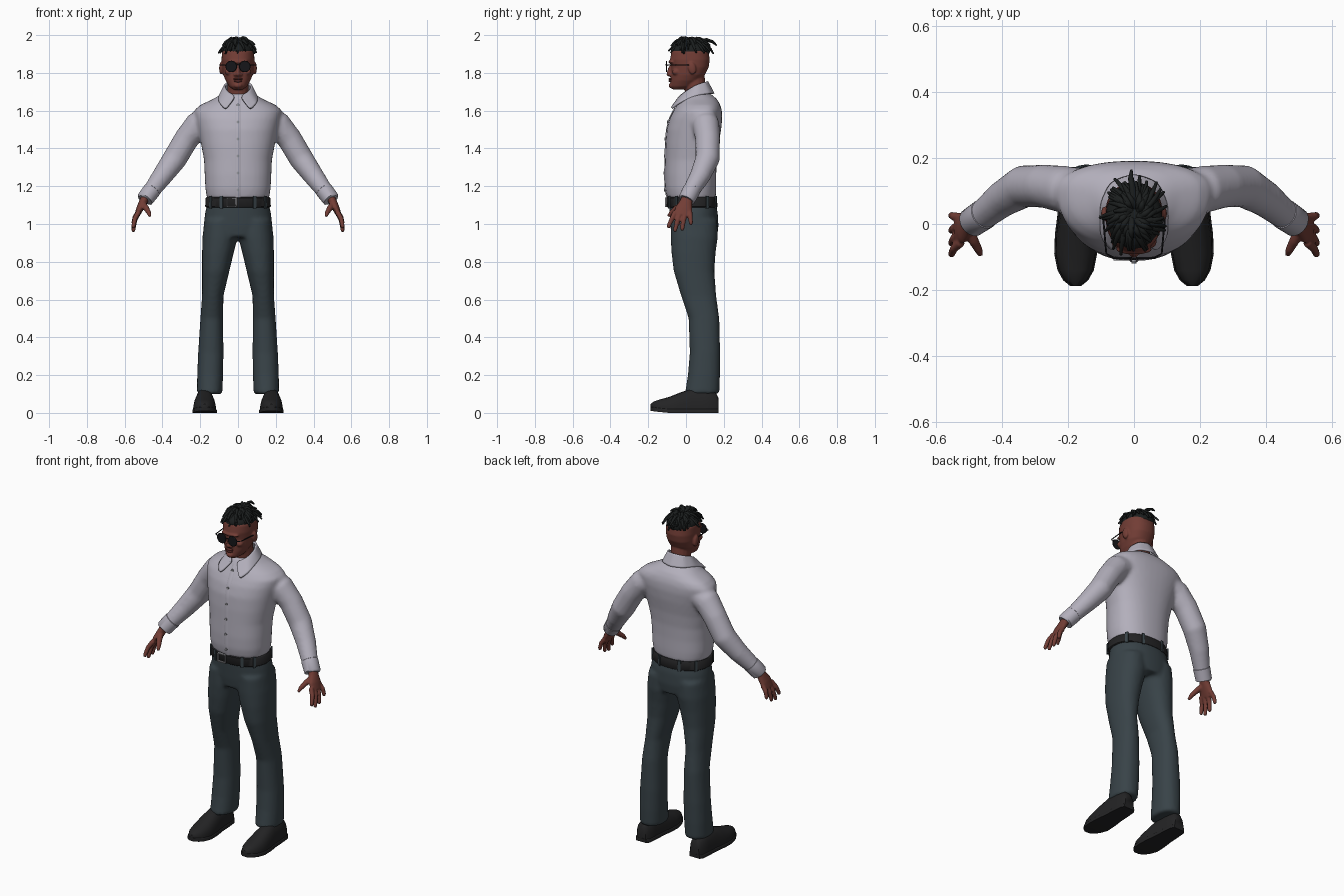
import bpy, bmesh, math, random
from math import sin, cos, pi, copysign, radians
from mathutils import Vector, Matrix

cube = bpy.data.objects.get("Cube")
if cube:
    bpy.data.objects.remove(cube, do_unlink=True)
random.seed(4)


def material(name, *rgb):
    m = bpy.data.materials.new(name)
    m.use_nodes = True
    m.diffuse_color = (*rgb, 1)
    bsdf = m.node_tree.nodes["Principled BSDF"]
    bsdf.inputs["Base Color"].default_value = (*rgb, 1)
    bsdf.inputs["Roughness"].default_value = 0.7
    return m


SHIRT = material("pale shirt", .45, .43, .5)
TROUSER = material("slate trousers", .04, .056, .065)
SKIN = material("brown skin", .17, .047, .036)
LIP = material("dark lips", .11, .027, .023)
BLACK = material("black leather", .017, .017, .018)
HAIR = material("black hair", .011, .013, .013)
GLASS = material("dark lenses", .008, .008, .01)
METAL = material("grey metal", .3, .3, .32)


def spow(v, p):
    return copysign(abs(v) ** p, v)


def skin_rings(bm, rings):
    """Bridge equal-sized rings of points and cap both ends."""
    loops = [[bm.verts.new(p) for p in r] for r in rings]
    n = len(loops[0])
    faces = [bm.faces.new((a[i], a[(i + 1) % n], b[(i + 1) % n], b[i]))
             for a, b in zip(loops, loops[1:]) for i in range(n)]
    faces += [bm.faces.new(loops[0][::-1]), bm.faces.new(loops[-1])]
    bmesh.ops.recalc_face_normals(bm, faces=faces)


def stack(bm, rows, cx=0, p=.9, n=40):
    """Horizontal rings from rows of height, half width, front, middle, back."""
    rings = []
    for z, rx, f, m, b in rows:
        ang = [2 * pi * i / n for i in range(n)]
        rings.append([(cx + rx * spow(cos(a), p),
                       m + spow(sin(a), p) * (b - m if sin(a) > 0 else m - f), z) for a in ang])
    skin_rings(bm, rings)


def tube(bm, pts, radii, ref=(0, 1, 0), n=16):
    """Tube through points; each radius is a number or a (wide, thin) pair."""
    pts = [Vector(p) for p in pts]
    rings = []
    for i, (c, r) in enumerate(zip(pts, radii)):
        t = (pts[min(i + 1, len(pts) - 1)] - pts[max(i - 1, 0)]).normalized()
        u = Vector(ref) - t * t.dot(Vector(ref))
        u.normalize()
        v = t.cross(u)
        a, b = r if isinstance(r, tuple) else (r, r)
        rings.append([c + u * a * cos(2 * pi * k / n) + v * b * sin(2 * pi * k / n) for k in range(n)])
    skin_rings(bm, rings)


def ball(bm, loc, size, rot=0):
    mat = Matrix.Translation(loc) @ Matrix.Rotation(rot, 4, 'X') @ Matrix.Diagonal((*size, 1))
    bmesh.ops.create_uvsphere(bm, u_segments=20, v_segments=12, radius=1, matrix=mat)


def box(bm, loc, size, turn=0):
    mat = Matrix.Translation(loc) @ Matrix.Rotation(turn, 4, 'Z') @ Matrix.Diagonal((*size, 1))
    bmesh.ops.create_cube(bm, size=1, matrix=mat)


def disc(bm, loc, r, depth):
    mat = Matrix.Translation(loc) @ Matrix.Rotation(pi / 2, 4, 'X')
    bmesh.ops.create_cone(bm, cap_ends=True, segments=24, radius1=r, radius2=r, depth=depth, matrix=mat)


def finish(name, bm, mat, mirror=False, voxel=0, relax=4):
    me = bpy.data.meshes.new(name)
    for f in bm.faces:
        f.smooth = True
    bm.to_mesh(me)
    bm.free()
    me.set_sharp_from_angle(angle=radians(45))
    me.materials.append(mat)
    ob = bpy.data.objects.new(name, me)
    bpy.context.scene.collection.objects.link(ob)
    if mirror:
        ob.modifiers.new("mirror", 'MIRROR')
    if voxel:
        r = ob.modifiers.new("blend", 'REMESH')
        r.mode, r.voxel_size, r.use_smooth_shade = 'VOXEL', voxel, True
        s = ob.modifiers.new("relax", 'SMOOTH')
        s.factor, s.iterations = .5, relax
    return ob


# Shirt: body and sleeves blended together
torso = [(1.125, .152, -.088, .03, .15), (1.145, .166, -.102, .03, .158), (1.19, .173, -.11, .03, .16),
         (1.26, .176, -.112, .03, .16), (1.34, .18, -.11, .04, .163), (1.42, .195, -.108, .05, .172),
         (1.5, .212, -.102, .07, .186), (1.56, .228, -.086, .09, .192), (1.6, .234, -.066, .1, .19),
         (1.63, .2, -.048, .1, .182), (1.66, .135, -.03, .09, .165), (1.69, .085, -.01, .06, .13)]
sleeve = [(.15, .1, 1.55), (.213, .105, 1.525), (.273, .115, 1.45), (.335, .114, 1.345),
          (.4, .075, 1.255), (.455, .03, 1.18), (.487, .01, 1.14)]
bm = bmesh.new()
stack(bm, torso, p=.87)
for s in (1, -1):
    tube(bm, [(s * x, y, z) for x, y, z in sleeve], (.068, .072, .066, .065, .055, .046, .042))
shirt = finish("shirt", bm, SHIRT, voxel=.011)

bm = bmesh.new()
tube(bm, [(.452, .032, 1.184), (.455, .03, 1.18), (.492, .005, 1.132), (.494, .003, 1.128)],
     (.041, .047, .045, .038), n=28)
finish("cuffs", bm, SHIRT, mirror=True)

# Collar: half strip from nape to point, mirrored
top = [(0, .115, 1.755), (.05, .1, 1.75), (.072, .055, 1.735), (.056, 0, 1.7), (.012, -.034, 1.675)]
low = [(0, .15, 1.69), (.07, .125, 1.69), (.1, .06, 1.682), (.1, -.04, 1.64), (.066, -.083, 1.605)]
bm = bmesh.new()
a, b = [[bm.verts.new(p) for p in row] for row in (top, low)]
for i in range(len(a) - 1):
    bm.faces.new((a[i], a[i + 1], b[i + 1], b[i]))
bmesh.ops.subdivide_edges(bm, edges=bm.edges[:], cuts=1, use_grid_fill=True)
collar = finish("collar", bm, SHIRT, mirror=True)
sub = collar.modifiers.new("round", 'SUBSURF')
sub.levels = sub.render_levels = 2
thick = collar.modifiers.new("thickness", 'SOLIDIFY')
thick.thickness, thick.offset = .01, 0


def chest(z):
    for p, q in zip(torso, torso[1:]):
        if p[0] <= z <= q[0]:
            return p[2] + (q[2] - p[2]) * (z - p[0]) / (q[0] - p[0])


# Button strip and buttons down the front
bm = bmesh.new()
heights = [1.14 + .02 * i for i in range(27)]
tube(bm, [(0, chest(z), z) for z in heights], [(.014, .004)] * len(heights), ref=(1, 0, 0), n=8)
finish("button_strip", bm, SHIRT)
bm = bmesh.new()
for i in range(6):
    z = 1.18 + .09 * i
    disc(bm, (0, chest(z) - .005, z), .007, .006)
finish("buttons", bm, METAL)

# Trousers: hips and two legs blended together
hips = [(.93, .17, -.075, .04, .165), (.99, .182, -.083, .04, .172), (1.06, .174, -.087, .04, .168),
        (1.13, .158, -.09, .03, .152)]
leg = [(.1, .083, .217, -.006, .176), (.2, .079, .216, .01, .18), (.32, .077, .211, .02, .181),
       (.5, .079, .199, .014, .176), (.62, .077, .19, -.026, .16), (.75, .046, .19, -.065, .15),
       (.85, .022, .19, -.077, .157), (.93, .002, .188, -.081, .168), (1.02, .005, .178, -.08, .165)]
bm = bmesh.new()
stack(bm, hips)
for s in (1, -1):
    stack(bm, [(z, (o - i) / 2, f, (f + b) / 2, b) for z, i, o, f, b in leg], n=32)
    for v in bm.verts[-32 * len(leg):]:
        row = min(leg, key=lambda r: abs(r[0] - v.co.z))
        v.co.x += s * (row[1] + row[2]) / 2
finish("trousers", bm, TROUSER, voxel=.011, relax=3)

# Belt, loops and buckle
bm = bmesh.new()
stack(bm, [(1.088, .17, -.098, .03, .164), (1.092, .174, -.102, .03, .167),
           (1.138, .171, -.104, .03, .163), (1.142, .167, -.1, .03, .16)], n=56)
finish("belt", bm, BLACK)
bm = bmesh.new()
for deg in (35, 70, 110, 145, 215, 242, 298, 325):
    t = radians(deg)
    y = .03 + spow(sin(t), .9) * (.136 if sin(t) > 0 else .133)
    box(bm, (.174 * spow(cos(t), .9), y, 1.115), (.008, .016, .064), t)
finish("belt_loops", bm, TROUSER)
bm = bmesh.new()
for dx in (-.024, .024):
    box(bm, (dx - .035, -.104, 1.115), (.006, .012, .05))
for dz in (-.023, .023):
    box(bm, (-.035, -.104, 1.115 + dz), (.05, .012, .006))
finish("buckle", bm, METAL)

# Shoes: cross-sections from heel to toe, and a flat sole under each
last = [(.172, .03, .08), (.155, .042, .11), (.1, .047, .125), (.03, .051, .128), (-.03, .059, .108),
        (-.09, .061, .084), (-.14, .051, .066), (-.17, .034, .052), (-.188, .012, .036)]
arc = [2 * pi * k / 24 for k in range(24)]
for name, grow, flat in (("shoes", 0, False), ("shoe_soles", .004, True)):
    bm = bmesh.new()
    rings = []
    for y, w, h in last:
        base = max(0, -.1 - y) * .12
        lift = 0 if flat else .012
        tall = .022 if flat else h - lift
        power = .25 if flat else .8
        rings.append([(.177 + (w + grow) * spow(cos(t), power), y * (1 + grow),
                       base + lift + tall * (max(0, sin(t)) ** power)) for t in arc])
    skin_rings(bm, rings)
    finish(name, bm, BLACK, mirror=True)

# Hands: palm, four fingers and thumb
bm = bmesh.new()
tube(bm, [(.484, .012, 1.155), (.503, 0, 1.115), (.52, -.012, 1.08), (.535, -.018, 1.045)],
     [(.027, .024), (.034, .022), (.046, .019), (.046, .014)])
for base, tip, end in ((-.056, -.092, .978), (-.03, -.058, .958), (-.004, -.02, .965), (.02, .026, .995)):
    tube(bm, [(.525, base, 1.065), (.546, (base + tip) / 2, (1.06 + end) / 2 + .01),
              (.554, tip, end + .01), (.553, tip, end)], (.014, .013, .011, .007), n=10)
tube(bm, [(.503, -.015, 1.105), (.487, -.05, 1.085), (.472, -.078, 1.06), (.466, -.094, 1.04)],
     (.018, .016, .013, .008), n=10)
finish("hands", bm, SKIN, mirror=True, voxel=.005, relax=2)

# Head with neck, nose, brow and ears
bm = bmesh.new()
stack(bm, [(1.712, .026, -.07, -.04, 0), (1.728, .047, -.083, -.02, .035), (1.76, .066, -.081, 0, .075),
           (1.79, .078, -.08, .02, .1), (1.83, .084, -.079, .03, .12), (1.87, .087, -.085, .03, .126),
           (1.91, .085, -.077, .03, .12), (1.94, .071, -.056, .03, .1), (1.962, .036, -.015, .03, .07)])
tube(bm, [(0, .06, 1.62), (0, .052, 1.7), (0, .04, 1.8)], (.058, .056, .056))
ball(bm, (0, -.083, 1.812), (.011, .016, .034), -.3)
ball(bm, (0, -.09, 1.794), (.013, .014, .011))
ball(bm, (0, -.077, 1.858), (.058, .016, .01))
ball(bm, (0, -.078, 1.733), (.022, .014, .014))
for s in (1, -1):
    ball(bm, (s * .014, -.082, 1.791), (.01, .012, .009))
    ball(bm, (s * .048, -.052, 1.805), (.022, .022, .018))
    ball(bm, (s * .089, .032, 1.825), (.011, .021, .034), .2)
finish("head", bm, SKIN, voxel=.005, relax=3)
bm = bmesh.new()
ball(bm, (0, -.083, 1.768), (.025, .01, .006))
ball(bm, (0, -.082, 1.757), (.021, .01, .007))
finish("lips", bm, LIP)

# Round glasses
bm = bmesh.new()
disc(bm, (.036, -.103, 1.834), .026, .006)
finish("lenses", bm, GLASS, mirror=True)
bm = bmesh.new()
turn = [2 * pi * k / 28 for k in range(29)]
tube(bm, [(.036 + .027 * cos(t), -.103, 1.834 + .027 * sin(t)) for t in turn], [.0035] * 29, n=8)
tube(bm, [(.011, -.104, 1.84), (0, -.107, 1.844), (-.011, -.104, 1.84)], [.003] * 3, n=8)
tube(bm, [(.062, -.102, 1.84), (.084, -.09, 1.842), (.092, 0, 1.842), (.094, .04, 1.838)],
     [.0028] * 4, ref=(0, 0, 1), n=8)
finish("glasses_frame", bm, GLASS, mirror=True)

# Hair: cap plus layered swirling locks
bm = bmesh.new()
ball(bm, (0, .026, 1.918), (.085, .102, .054))
finish("hair_cap", bm, HAIR)
bm = bmesh.new()
for i in range(84):
    ang = i * 2.39996 + random.uniform(-.15, .15)
    reach = (.62, .85, 1.02)[i % 3] * random.uniform(.85, 1.06)
    drop = (1.958, 1.938, 1.912)[i % 3] + random.uniform(-.012, .012)
    swirl = random.uniform(.15, .7)

    def spot(t, r, z):
        return Vector((.1 * r * cos(t), .028 + .122 * r * sin(t), z))
    p0 = spot(ang - swirl, .15 * random.random() + .1, 1.962)
    p1 = spot(ang - swirl / 3, reach * .65, random.uniform(1.985, 2.012) - .012 * (i % 3))
    p2 = spot(ang, reach, drop)
    steps = [k / 7 for k in range(8)]
    tube(bm, [p0 * (1 - t) ** 2 + p1 * 2 * t * (1 - t) + p2 * t * t for t in steps],
         [.0095 * (1 - .55 * t ** 2) for t in steps], ref=(-sin(ang), cos(ang), 0), n=8)
# One longer lock sticking out behind
tube(bm, [(0, .06, 1.965), (-.005, .11, 1.975), (-.01, .14, 1.965), (-.008, .163, 1.945)],
     (.01, .0095, .008, .004), ref=(1, 0, 0), n=8)
finish("hair_locks", bm, HAIR)
